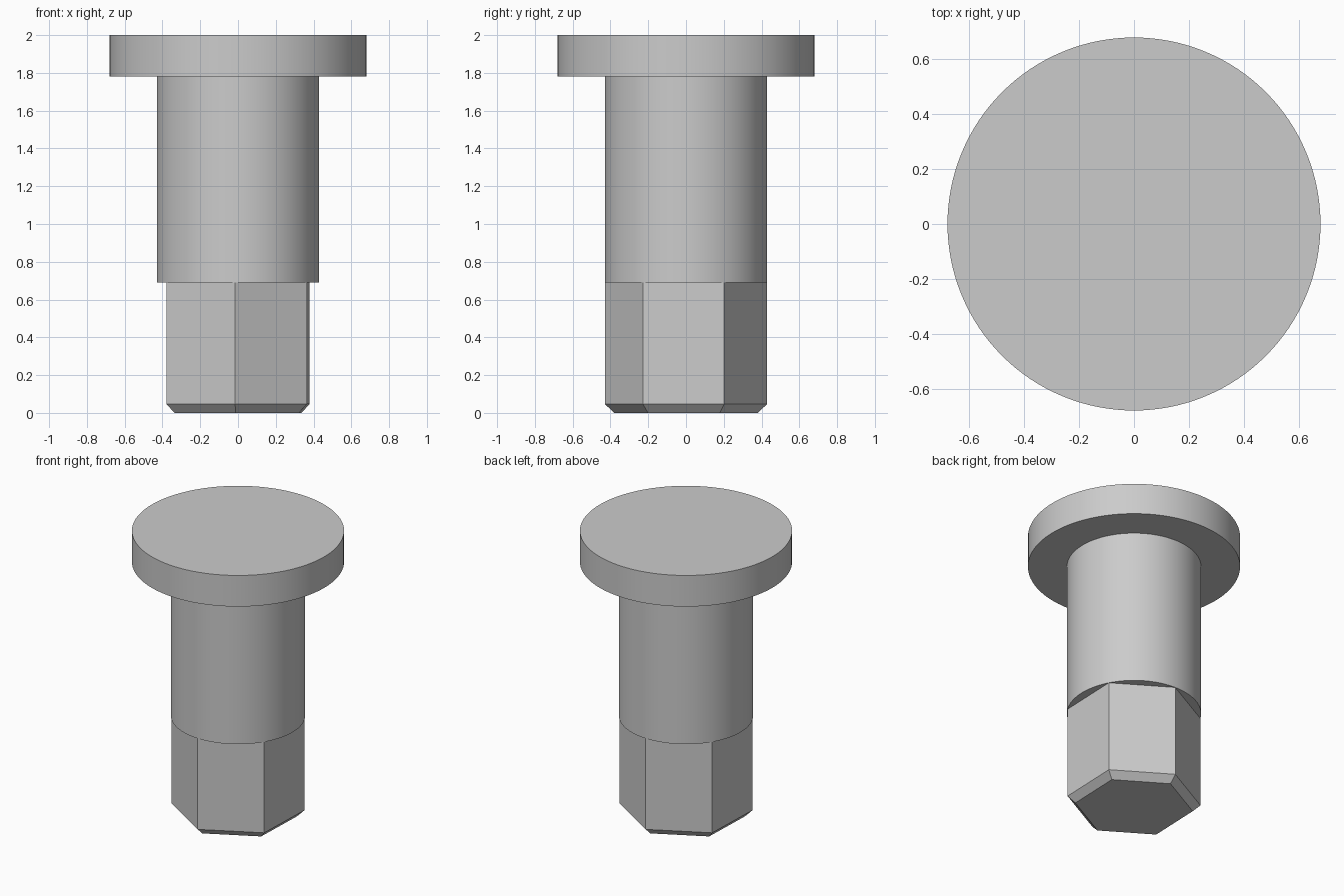
import bpy
import bmesh
from math import cos, sin, radians, tau

cube = bpy.data.objects.get("Cube")
if cube:
    bpy.data.objects.remove(cube, do_unlink=True)

grey = bpy.data.materials.new("plain_grey")
grey.use_nodes = True
colour = (0.6, 0.6, 0.6, 1)
grey.diffuse_color = colour
grey.node_tree.nodes["Principled BSDF"].inputs["Base Color"].default_value = colour


def stack(name, profile, sides, turn=0, top_cap=True, smooth=True):
    """Solid made of regular rings given as (radius, height), bottom to top."""
    bm = bmesh.new()
    rings = []
    for radius, z in profile:
        angles = [radians(turn) + tau * i / sides for i in range(sides)]
        rings.append([bm.verts.new((radius * cos(a), radius * sin(a), z)) for a in angles])
    for low, high in zip(rings, rings[1:]):
        for i in range(sides):
            j = (i + 1) % sides
            bm.faces.new((low[i], low[j], high[j], high[i]))
    bm.faces.new(rings[0][::-1])
    if top_cap:
        bm.faces.new(rings[-1])
    mesh = bpy.data.meshes.new(name)
    bm.to_mesh(mesh)
    bm.free()
    mesh.materials.append(grey)
    obj = bpy.data.objects.new(name, mesh)
    bpy.context.collection.objects.link(obj)
    if smooth:
        bpy.ops.object.select_all(action="DESELECT")
        obj.select_set(True)
        bpy.context.view_layer.objects.active = obj
        bpy.ops.object.shade_smooth_by_angle(angle=radians(30))
    return obj


HEAD_Z, HEX_Z = 1.78, 0.69

# Wide disc on top
stack("head", [(0.68, HEAD_Z), (0.68, 2.0)], 128)

# Round shaft, open where it meets the head
stack("shaft", [(0.43, HEX_Z), (0.43, HEAD_Z)], 128, top_cap=False)

# Slightly turned six-sided end with a bevelled tip
stack("hex_end", [(0.38, 0), (0.43, 0.047), (0.43, HEX_Z)], 6,
      turn=28, top_cap=False, smooth=False)
